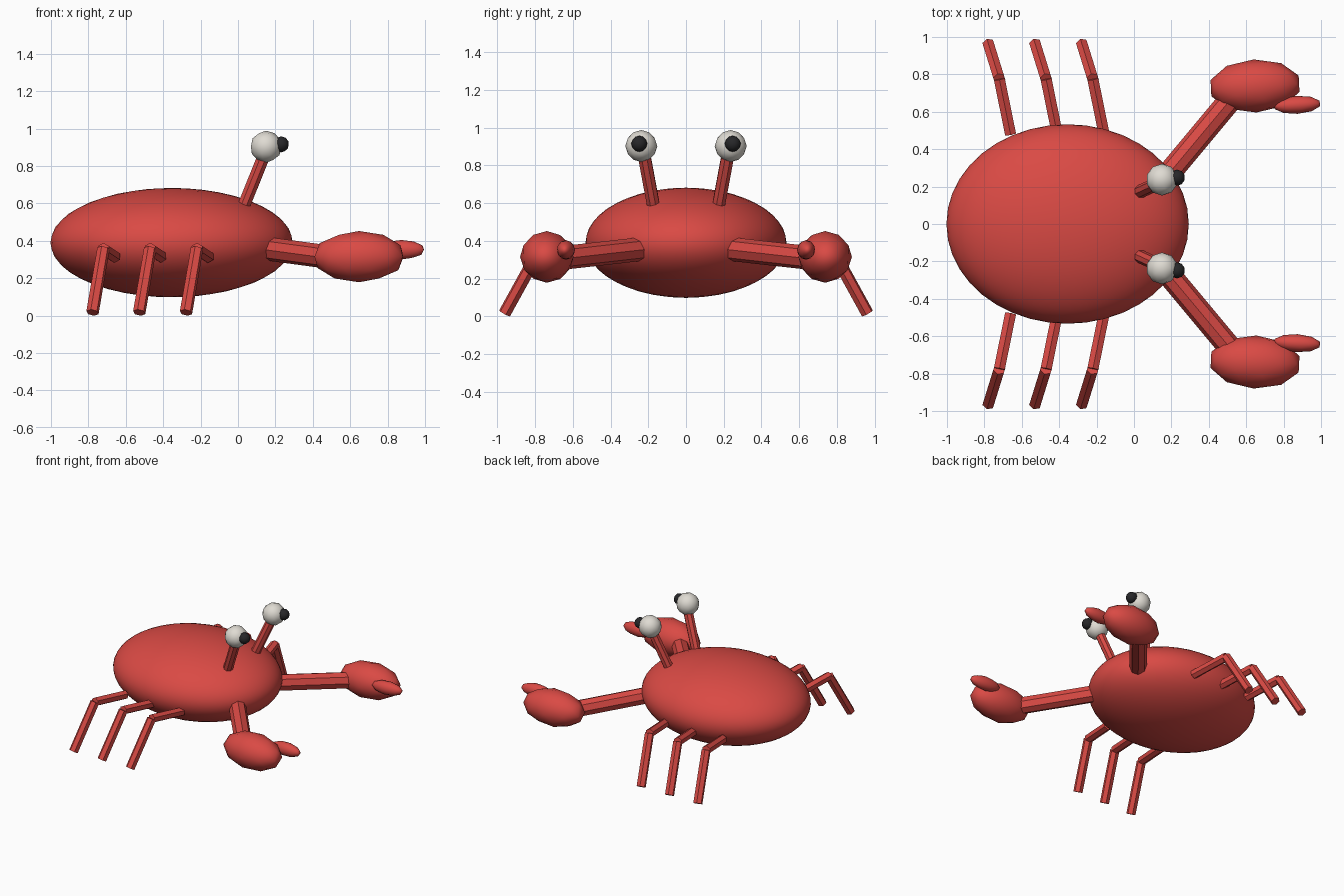
import bpy
from mathutils import Vector

if "Cube" in bpy.data.objects:
    bpy.data.objects.remove(bpy.data.objects["Cube"])


def material(name, rgb):
    m = bpy.data.materials.new(name)
    m.diffuse_color = (*rgb, 1)
    m.use_nodes = True
    m.node_tree.nodes["Principled BSDF"].inputs["Base Color"].default_value = m.diffuse_color
    return m


RED = material("shell red", (0.70, 0.068, 0.058))
WHITE = material("eye white", (0.74, 0.71, 0.65))
BLACK = material("pupil black", (0.02, 0.02, 0.022))


def finish(ob, name, mat, smooth):
    ob.name = name
    ob.data.materials.append(mat)
    for p in ob.data.polygons:
        p.use_smooth = smooth
    return ob


def ball(name, centre, radii, mat, sub=2, turn=0.0):
    bpy.ops.mesh.primitive_ico_sphere_add(subdivisions=sub, radius=1, location=centre,
                                          rotation=(0, 0, turn))
    ob = bpy.context.object
    ob.scale = radii
    return finish(ob, name, mat, True)


def rod(name, a, b, radius, sides, mat):
    a, b = Vector(a), Vector(b)
    d = b - a
    bpy.ops.mesh.primitive_cylinder_add(vertices=sides, radius=radius, depth=d.length,
                                        location=(a + b) / 2)
    ob = bpy.context.object
    ob.rotation_euler = d.to_track_quat('Z', 'Y').to_euler()
    return finish(ob, name, mat, False)


# Shell
ball("body", (-0.355, 0, 0.39), (0.648, 0.533, 0.292), RED, sub=4)

for s, side in ((1, "left"), (-1, "right")):
    # Three bent walking legs
    for i in range(3):
        x = -0.72 + 0.25 * i
        knee = (x, 0.775 * s, 0.355)
        rod(f"{side}_upper_leg_{i + 1}", (x + 0.06, 0.48 * s, 0.315), knee, 0.034, 6, RED)
        rod(f"{side}_lower_leg_{i + 1}", knee, (x - 0.058, 0.962 * s, 0.016), 0.034, 6, RED)

    # Arm and claw
    rod(f"{side}_arm", (0.17, 0.25 * s, 0.355), (0.52, 0.67 * s, 0.308), 0.063, 8, RED)
    ball(f"{side}_claw", (0.647, 0.738 * s, 0.315), (0.248, 0.142, 0.137), RED, 2, 0.05 * s)
    ball(f"{side}_pincer", (0.872, 0.637 * s, 0.352), (0.128, 0.048, 0.052), RED, 2, 0.06 * s)

    # Eye on a stalk
    rod(f"{side}_eye_stalk", (0.03, 0.172 * s, 0.585), (0.145, 0.225 * s, 0.87), 0.036, 8, RED)
    ball(f"{side}_eye", (0.15, 0.237 * s, 0.903), (0.085,) * 3, WHITE)
    ball(f"{side}_pupil", (0.23, 0.248 * s, 0.915), (0.043,) * 3, BLACK)
